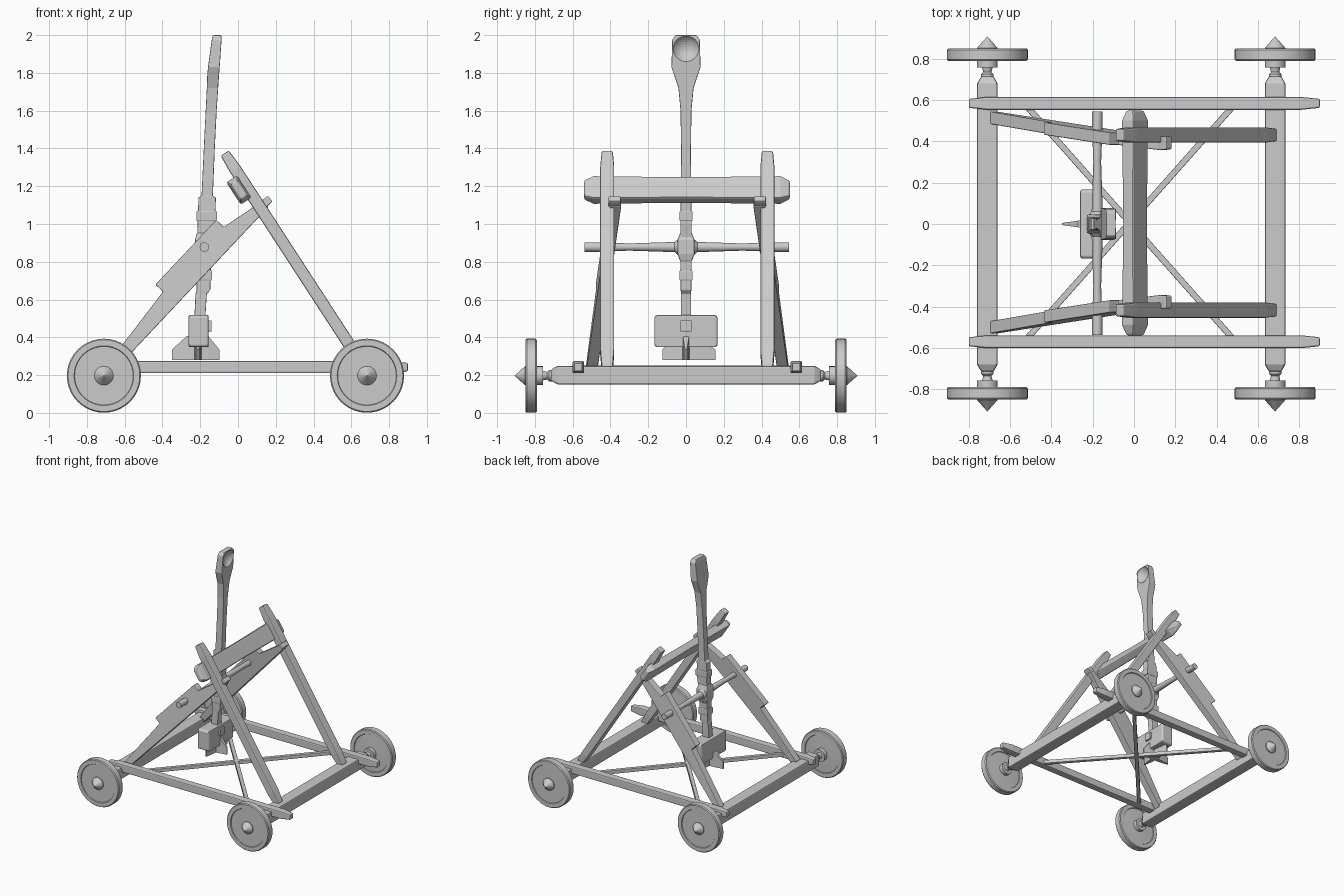
import bpy, bmesh, math
from mathutils import Vector as V

if "Cube" in bpy.data.objects:
    bpy.data.objects.remove(bpy.data.objects["Cube"])

X, Y, Z = V((1, 0, 0)), V((0, 1, 0)), V((0, 0, 1))
YC = 0.007  # small sideways offset of the frame


def finish(name, bm, bevel=0, smooth=False):
    bmesh.ops.recalc_face_normals(bm, faces=bm.faces)
    me = bpy.data.meshes.new(name)
    bm.to_mesh(me)
    bm.free()
    ob = bpy.data.objects.new(name, me)
    bpy.context.collection.objects.link(ob)
    if bevel:
        m = ob.modifiers.new("edges", 'BEVEL')
        m.width, m.segments = bevel, 2
    if smooth:
        bpy.ops.object.select_all(action='DESELECT')
        ob.select_set(True)
        bpy.context.view_layer.objects.active = ob
        bpy.ops.object.shade_smooth_by_angle(angle=math.radians(35))
    return ob


def loft(name, rings, u, v, n=4, **kw):
    """Skin sections (centre, half size u, half size v) into a closed solid."""
    if n == 4:
        sec = [(1, 1), (-1, 1), (-1, -1), (1, -1)]
    else:
        sec = [(math.cos(2 * math.pi * i / n), math.sin(2 * math.pi * i / n)) for i in range(n)]
    bm = bmesh.new()
    loops = [[bm.verts.new(V(c) + u * (a * hu) + v * (b * hv)) for a, b in sec]
             for c, hu, hv in rings]
    for p, q in zip(loops, loops[1:]):
        for i in range(n):
            j = (i + 1) % n
            bm.faces.new((p[i], p[j], q[j], q[i]))
    bm.faces.new(loops[0])
    bm.faces.new(loops[-1])
    return finish(name, bm, **kw)


def beam(name, a, b, u, hu, hv, tip=0.04, k=0.7, bevel=0.008):
    """Straight timber with tapered ends."""
    a, b = V(a), V(b)
    d = (b - a).normalized()
    u = (u - d * u.dot(d)).normalized()
    return loft(name, [(a, hu * k, hv * k), (a + d * tip, hu, hv),
                       (b - d * tip, hu, hv), (b, hu * k, hv * k)], u, d.cross(u), bevel=bevel)


def lathe(name, x, z, prof, s=1, n=40):
    return loft(name, [((x, s * y, z), r, r) for y, r in prof], X, Z, n, smooth=True)


# Axles and wheels
WHEEL = [(.70, .03), (.725, .03), (.735, .02), (.757, .025), (.757, .05), (.79, .05),
         (.795, .155), (.79, .158), (.79, .19), (.797, .196), (.843, .196), (.85, .19),
         (.85, .158), (.844, .155), (.844, .05), (.852, .05), (.907, .001)]
for end, x in (("rear", -.71), ("front", .683)):
    beam(end + "_axle_beam", (x, -.715, .2), (x, .715, .2), X, .05, .049, .035, .6)
    for s in (-1, 1):
        lathe(f"{end}_wheel_{'left' if s > 0 else 'right'}", x, .197, WHEEL, s)

LEG = V((.545, 0, -.838))
for s, side in ((1, "left"), (-1, "right")):
    # Side rail
    y = s * .577 + YC
    beam("side_rail_" + side, (-.80, y, .242), (.90, y, .242), Y, .031, .032, .09, .7)
    # Leaning upright
    y = s * .424 + YC
    beam("upright_" + side, (-.07, y, 1.375), (.672, y, .234), Y, .037, .032, .1, .8)
    # Brace with thick bearing plate, slanting inward towards the top
    prof = [(0, 0), (1.2, 0), (1.2, .045), (.96, .1), (.96, .155), (.49, .155), (.49, .1), (0, .05)]
    bm = bmesh.new()
    sides = []
    for h in (-.03, .03):
        sides.append([bm.verts.new((-.66 + .685 * t - .729 * w,
                                    s * (.507 - .106 * t) + YC + h,
                                    .216 + .729 * t + .685 * w)) for t, w in prof])
    for f in sides:
        bm.faces.new(f)
    for i in range(len(prof)):
        j = (i + 1) % len(prof)
        bm.faces.new((sides[0][i], sides[0][j], sides[1][j], sides[1][i]))
    finish("brace_" + side, bm, bevel=.005)
    # Small peg at the brace top
    beam("brace_peg_" + side, (.115, s * .385 + YC, 1.085), (.17, s * .385 + YC, 1.135),
         Y, .032, .02, .01, .9, .004)
    # Diagonal floor tie
    beam("floor_tie_" + side, (-.53, s * .575 + YC, .235), (.49, -s * .575 + YC, .235),
         Z, .015, .015, .01, 1, .004)

# Top crossbar, waisted slightly in the middle
N = LEG.cross(Y)
loft("crossbar", [((.005, y, 1.18), a, b) for y, a, b in
                  ((-.54, .05, .02), (-.49, .07, .034), (0, .066, .03), (.5, .07, .034), (.55, .05, .02))],
     LEG, N, bevel=.01)

# Pivot rod with swollen hub
lathe("pivot_rod", -.178, .878, [(-.537, .025), (-.46, .025), (-.3, .019), (-.06, .027), (-.045, .04),
                                 (.045, .04), (.06, .027), (.3, .019), (.46, .025), (.545, .025)], n=20)
loft("arm_hub", [((-.178, 0, z), a, b) for z, a, b in
                 ((.80, .04, .03), (.84, .05, .045), (.915, .05, .045), (.955, .04, .03))], X, Y, bevel=.006)

# Throwing arm
ARM = [(2.0, -.111, .022, .055), (1.975, -.113, .026, .073), (1.83, -.128, .031, .077),
       (1.78, -.132, .031, .06), (1.72, -.135, .03, .04), (1.6, -.142, .029, .029),
       (1.4, -.152, .029, .026), (1.15, -.163, .03, .027), (1.14, -.163, .046, .028),
       (1.0, -.168, .046, .03), (.88, -.178, .038, .03), (.65, -.183, .036, .028),
       (.63, -.195, .03, .027), (.36, -.21, .028, .027)]
arm = loft("throwing_arm", [((x, 0, z), a, b) for z, x, a, b in ARM], X, Y, bevel=.004)

# Bowl hollow
bm = bmesh.new()
bmesh.ops.create_uvsphere(bm, u_segments=32, v_segments=20, radius=.085)
bmesh.ops.translate(bm, verts=bm.verts, vec=(-.04, 0, 1.925))
cutter = finish("bowl_cutter", bm)
cutter.hide_render = True
cutter.hide_set(True)
cut = arm.modifiers.new("bowl", 'BOOLEAN')
cut.object, cut.operation, cut.solver = cutter, 'DIFFERENCE', 'EXACT'

# Arm straps
for i, (z, x, hx) in enumerate(((1.043, -.166, .054), (.728, -.182, .044))):
    beam(f"arm_strap_{i + 1}", (x, 0, z - .027), (x, 0, z + .027), X, hx, .034, .006, .93, 0)

# Counterweight block with front latch
beam("counterweight", (-.208, -.167, .433), (-.208, .167, .433), X, .053, .085, .012, .9, .006)
beam("weight_latch", (-.152, 0, .43), (-.152, 0, .49), X, .012, .03, .005, .9, 0)

# Crossed tapered fins under the counterweight
for name, u, lo, hi in (("fin_lengthwise", X, -.137, .113), ("fin_crosswise", Y, -.125, .155)):
    w = Z.cross(u)
    c = V((-.212, 0, 0))
    rings = [(c + u * t + Z * z, hz, th) for t, z, hz, th in
             ((lo, .308, .028, .005), (-.06, .343, .063, .016), (0, .343, .063, .02),
              (.055, .343, .063, .016), (hi, .308, .028, .005))]
    loft(name, rings, Z, w)
